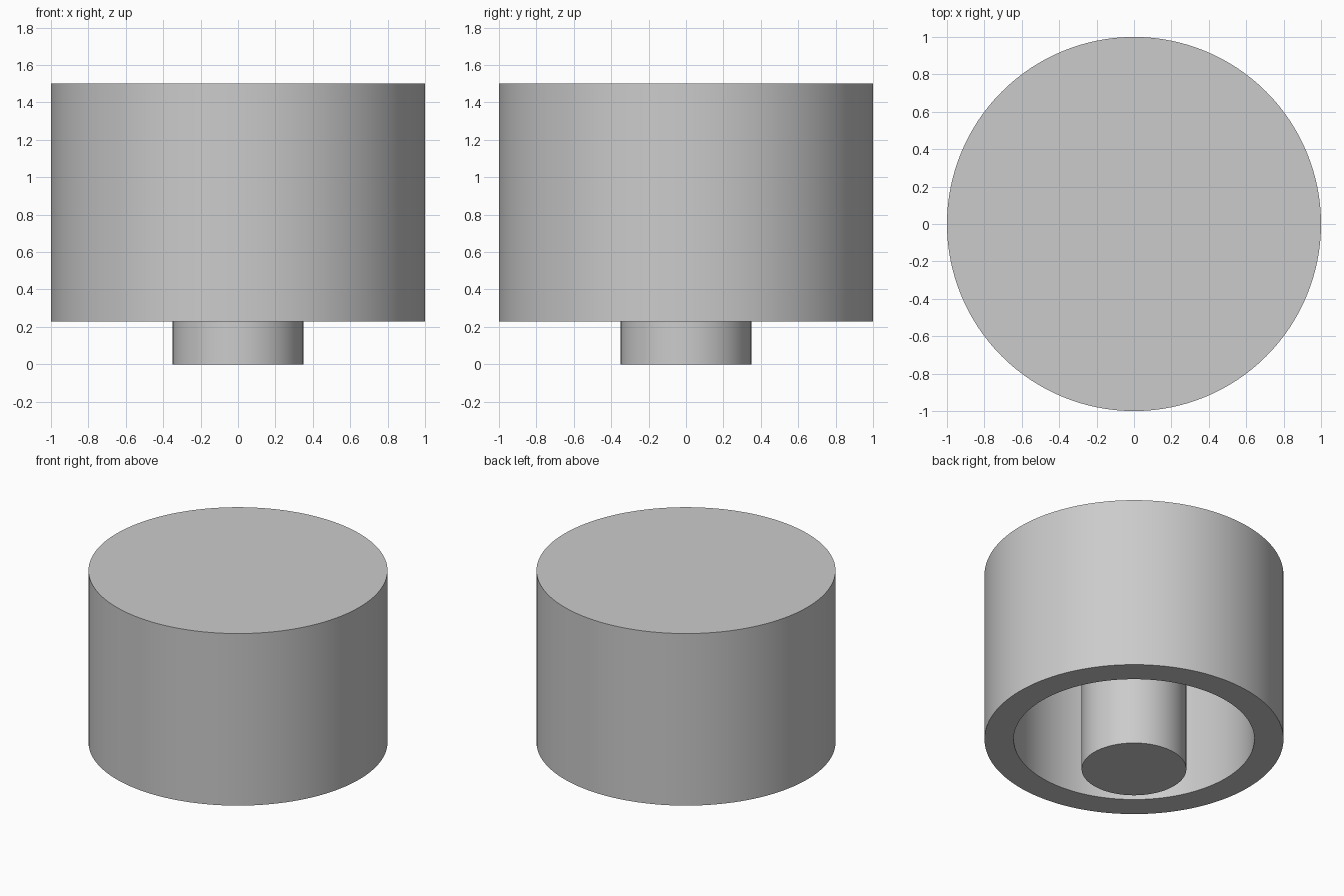
import bpy
import bmesh
import math

cube = bpy.data.objects.get("Cube")
if cube:
    bpy.data.objects.remove(cube, do_unlink=True)

SIDES = 128

grey = bpy.data.materials.new("plain_grey")
grey.use_nodes = True
colour = (0.6, 0.6, 0.6, 1)
grey.diffuse_color = colour
grey.node_tree.nodes["Principled BSDF"].inputs["Base Color"].default_value = colour


def lathe(name, profile):
    """Spin (radius, height) points, given from the bottom outwards and up, around z."""
    bm = bmesh.new()
    rings = []
    for r, z in profile:
        rings.append([bm.verts.new((r * math.cos(a), r * math.sin(a), z))
                      for a in (math.tau * i / SIDES for i in range(SIDES))])
    for low, high in zip(rings, rings[1:]):
        for i in range(SIDES):
            j = (i + 1) % SIDES
            bm.faces.new((low[i], low[j], high[j], high[i]))
    # Close both ends with flat discs
    bm.faces.new(rings[0][::-1])
    bm.faces.new(rings[-1])
    bmesh.ops.recalc_face_normals(bm, faces=bm.faces[:])
    mesh = bpy.data.meshes.new(name)
    bm.to_mesh(mesh)
    bm.free()
    mesh.materials.append(grey)
    obj = bpy.data.objects.new(name, mesh)
    bpy.context.collection.objects.link(obj)
    bpy.ops.object.select_all(action="DESELECT")
    obj.select_set(True)
    bpy.context.view_layer.objects.active = obj
    bpy.ops.object.shade_smooth_by_angle(angle=math.radians(30))
    return obj


RIM, TOP, CEILING = 0.23, 1.5, 1.3

# Hollow cap: cavity ceiling, inner wall, rim, outer wall, closed top
lathe("cap_shell", [(0.805, CEILING), (0.805, RIM), (1, RIM), (1, TOP)])

# Central post hanging from the cavity ceiling
lathe("centre_post", [(0.35, 0), (0.35, CEILING)])
